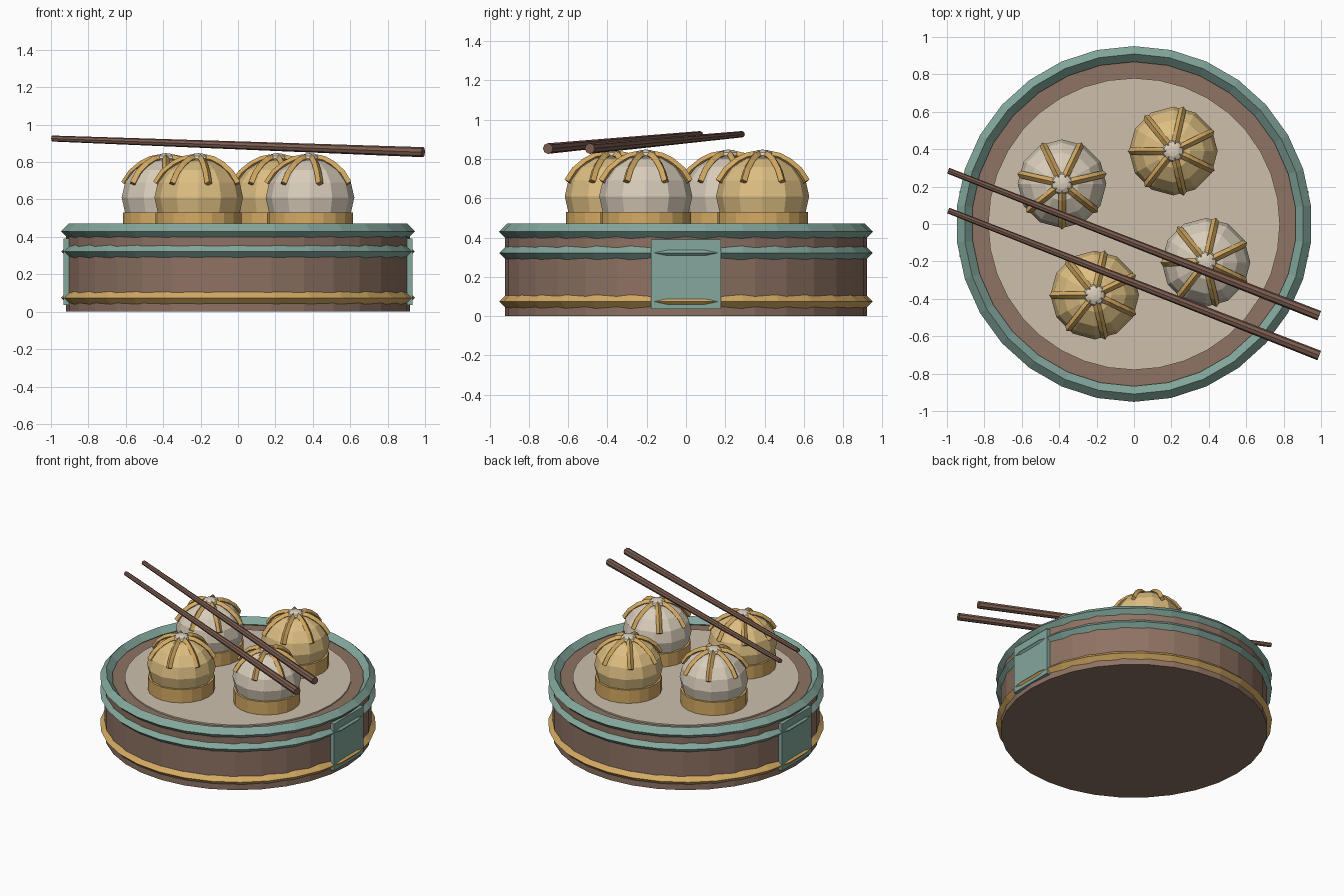
import bpy, bmesh, math
from mathutils import Vector, Matrix

if "Cube" in bpy.data.objects:
    bpy.data.objects.remove(bpy.data.objects["Cube"])


def material(name, rgb):
    """Flat colour given as 0-255 display values."""
    m = bpy.data.materials.new(name)
    lin = [((c / 255 + 0.055) / 1.055) ** 2.4 for c in rgb]
    m.diffuse_color = (*lin, 1)
    m.use_nodes = True
    m.node_tree.nodes["Principled BSDF"].inputs["Base Color"].default_value = m.diffuse_color
    return m


TEAL = material("teal", (132, 168, 157))
BROWN = material("basket_brown", (142, 114, 99))
GOLD = material("gold", (212, 170, 98))
TAN = material("tan_dough", (221, 190, 130))
CREAM = material("cream_dough", (217, 205, 186))
MAT = material("mat_beige", (205, 192, 172))
STICK = material("chopstick_brown", (124, 92, 79))


def finish(bm, name, mat):
    bmesh.ops.recalc_face_normals(bm, faces=bm.faces)
    me = bpy.data.meshes.new(name)
    bm.to_mesh(me)
    bm.free()
    me.materials.append(mat)
    ob = bpy.data.objects.new(name, me)
    bpy.context.collection.objects.link(ob)
    return ob


def cylinder(name, mat, r, z0, z1, segs, x=0, y=0):
    bm = bmesh.new()
    bmesh.ops.create_cone(bm, cap_ends=True, segments=segs, radius1=r, radius2=r,
                          depth=z1 - z0, matrix=Matrix.Translation((x, y, (z0 + z1) / 2)))
    return finish(bm, name, mat)


def ellipsoid(name, mat, loc, r, rz, segs, rings):
    bm = bmesh.new()
    bmesh.ops.create_uvsphere(bm, u_segments=segs, v_segments=rings, radius=1,
                              matrix=Matrix.Translation(loc) @ Matrix.Diagonal((r, r, rz, 1)))
    return finish(bm, name, mat)


def bridge(bm, loops, closed):
    """Skin a list of vertex loops."""
    pairs = list(zip(loops, loops[1:])) + ([(loops[-1], loops[0])] if closed else [])
    for a, b in pairs:
        n = len(a)
        for i in range(n):
            bm.faces.new((a[i], a[(i + 1) % n], b[(i + 1) % n], b[i]))
    if not closed:
        bm.faces.new(loops[0])
        bm.faces.new(loops[-1])


def hoop(name, mat, z, major=0.909, minor=0.042, segs=30):
    """Diamond-section ring around the basket."""
    bm = bmesh.new()
    loops = []
    for i in range(segs):
        a = math.pi / 2 + math.tau * i / segs
        loop = []
        for k in range(4):
            r = major + minor * math.cos(k * math.pi / 2)
            loop.append(bm.verts.new((r * math.cos(a), r * math.sin(a),
                                      z + minor * math.sin(k * math.pi / 2))))
        loops.append(loop)
    bridge(bm, loops, True)
    return finish(bm, name, mat)


# Basket body, woven floor and hoops
cylinder("basket_wall", BROWN, 0.92, 0, 0.42, 32)
cylinder("floor_mat", MAT, 0.78, 0.40, 0.43, 36)
hoop("rim_hoop", TEAL, 0.43)
hoop("upper_hoop", TEAL, 0.322)
hoop("lower_hoop", GOLD, 0.074)

# Side plates
for side, label in ((1, "right"), (-1, "left")):
    bm = bmesh.new()
    bmesh.ops.create_cube(bm, size=1, matrix=Matrix.Translation((side * 0.912, 0, 0.213))
                          @ Matrix.Diagonal((0.04, 0.355, 0.355, 1)))
    finish(bm, "side_plate_" + label, TEAL)

# Pleat path as (radius, height)
PLEAT = [(0.035, 0.822), (0.085, 0.812), (0.135, 0.787), (0.19, 0.742), (0.228, 0.685)]


def pleats(name, x, y, start, count=7, thick=0.02):
    bm = bmesh.new()
    for i in range(count):
        a = math.radians(start) + math.tau * i / count
        out = Vector((math.cos(a), math.sin(a), 0))
        across = Vector((-math.sin(a), math.cos(a), 0))
        loops = []
        for j, (r, z) in enumerate(PLEAT):
            p, q = PLEAT[max(j - 1, 0)], PLEAT[min(j + 1, len(PLEAT) - 1)]
            tangent = (out * (q[0] - p[0]) + Vector((0, 0, q[1] - p[1]))).normalized()
            normal = across.cross(tangent)
            c = Vector((x, y, z)) + out * r
            loops.append([bm.verts.new(c + thick * d)
                          for d in (normal, across, -normal, -across)])
        bridge(bm, loops, False)
    return finish(bm, name, GOLD)


# Four buns: x, y, dough, pleat rotation
BUNS = [(-0.385, 0.215, CREAM, 13), (0.21, 0.39, TAN, 26),
        (0.385, -0.205, CREAM, 26), (-0.21, -0.38, TAN, 26)]
for n, (x, y, dough, turn) in enumerate(BUNS, 1):
    cylinder(f"bun_{n}_liner", GOLD, 0.23, 0.42, 0.53, 20, x, y)
    ellipsoid(f"bun_{n}_body", dough, (x, y, 0.61), 0.237, 0.21, 12, 8)
    pleats(f"bun_{n}_pleats", x, y, turn)
    ellipsoid(f"bun_{n}_knob", CREAM, (x, y, 0.818), 0.06, 0.03, 10, 6)


# Tapered chopsticks
def chopstick(name, tip, butt):
    tip, butt = Vector(tip), Vector(butt)
    d = butt - tip
    m = Matrix.Translation((tip + butt) / 2) @ d.to_track_quat('Z', 'Y').to_matrix().to_4x4()
    bm = bmesh.new()
    bmesh.ops.create_cone(bm, cap_ends=True, segments=8, radius1=0.016, radius2=0.027,
                          depth=d.length, matrix=m)
    finish(bm, name, STICK)


chopstick("chopstick_back", (-0.993, 0.285, 0.926), (0.99, -0.49, 0.853))
chopstick("chopstick_front", (-0.993, 0.072, 0.926), (0.99, -0.703, 0.853))
